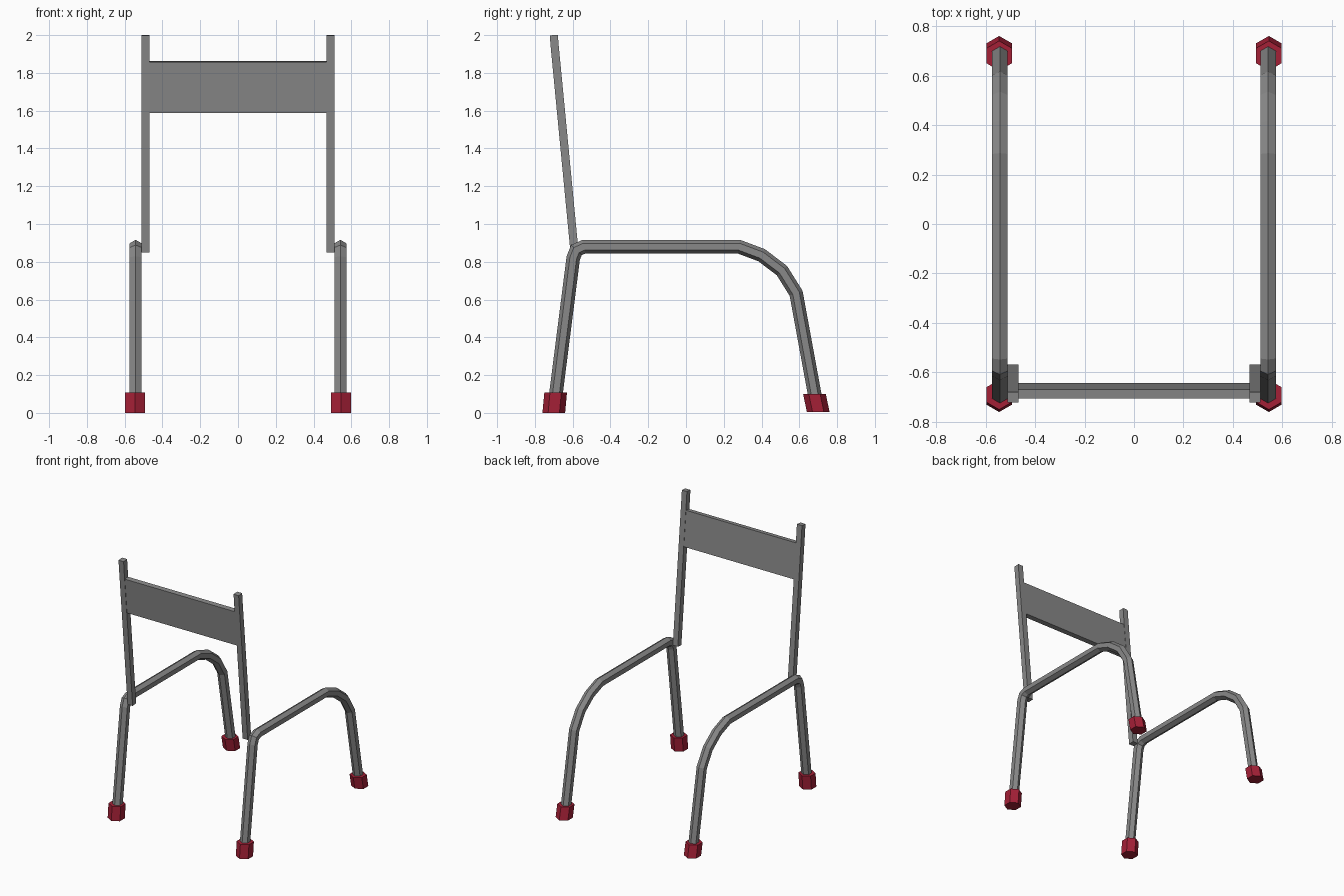
import bpy, bmesh, math
from mathutils import Vector

cube = bpy.data.objects.get("Cube")
if cube:
    bpy.data.objects.remove(cube, do_unlink=True)


def material(name, colour):
    mat = bpy.data.materials.new(name)
    mat.use_nodes = True
    mat.diffuse_color = colour
    bsdf = next(n for n in mat.node_tree.nodes if n.type == 'BSDF_PRINCIPLED')
    bsdf.inputs["Base Color"].default_value = colour
    return mat


grey = material("grey metal", (0.25, 0.25, 0.25, 1))
red = material("red rubber", (0.37, 0.014, 0.037, 1))


def hexagon(radius):
    """Six-sided section with its points along the path normal."""
    return [(radius * math.sin(math.radians(60 * i)),
             radius * math.cos(math.radians(60 * i))) for i in range(6)]


def rectangle(width, depth):
    w, d = width / 2, depth / 2
    return [(-w, -d), (w, -d), (w, d), (-w, d)]


def sweep(name, x, path, section, mat, level=False):
    """Sweep a section along a side-on (y, z) path, with mitred joints or level rings."""
    pts = [Vector(p) for p in path]
    bm = bmesh.new()
    rings = []
    for i, p in enumerate(pts):
        before = (p - pts[i - 1]).normalized() if i else (pts[1] - p).normalized()
        after = (pts[i + 1] - p).normalized() if i < len(pts) - 1 else before
        tangent = (before + after).normalized()
        normal = Vector((-tangent.y, tangent.x)) / tangent.dot(before)
        if level:
            normal = Vector((1, 0))
        rings.append([bm.verts.new((x + a, p.x + normal.x * b, p.y + normal.y * b))
                      for a, b in section])
    n = len(section)
    for low, high in zip(rings, rings[1:]):
        for j in range(n):
            k = (j + 1) % n
            bm.faces.new((low[j], low[k], high[k], high[j]))
    bm.faces.new(rings[0])
    bm.faces.new(rings[-1])
    bmesh.ops.recalc_face_normals(bm, faces=bm.faces)
    mesh = bpy.data.meshes.new(name)
    bm.to_mesh(mesh)
    bm.free()
    mesh.materials.append(mat)
    obj = bpy.data.objects.new(name, mesh)
    bpy.context.collection.objects.link(obj)


# Side paths, as (y, z)
leg_path = [(-0.695, 0.05), (-0.597, 0.82), (-0.58, 0.862), (-0.54, 0.88),
            (0.28, 0.88), (0.40, 0.835), (0.508, 0.753), (0.583, 0.633), (0.69, 0.05)]
post_path = [(-0.59, 0.85), (-0.695, 1.94), (-0.70, 2.0)]

for side, s in (("right", -1), ("left", 1)):
    # Bent tube making both legs and the seat rail, then the back post
    sweep(side + "_leg_tube", s * 0.542, leg_path, hexagon(0.036), grey)
    sweep(side + "_back_post", s * 0.489, post_path, rectangle(0.043, 0.043), grey)
    # Slanted rubber feet
    sweep(side + "_front_foot", s * 0.545, [(-0.70, 0), (-0.69, 0.108)],
          hexagon(0.06), red, level=True)
    sweep(side + "_rear_foot", s * 0.545, [(0.70, 0.005), (0.68, 0.1)],
          hexagon(0.06), red, level=True)

# Back rest panel between the posts
sweep("back_rest", 0, [(-0.661, 1.59), (-0.687, 1.86)], rectangle(0.95, 0.038), grey)
